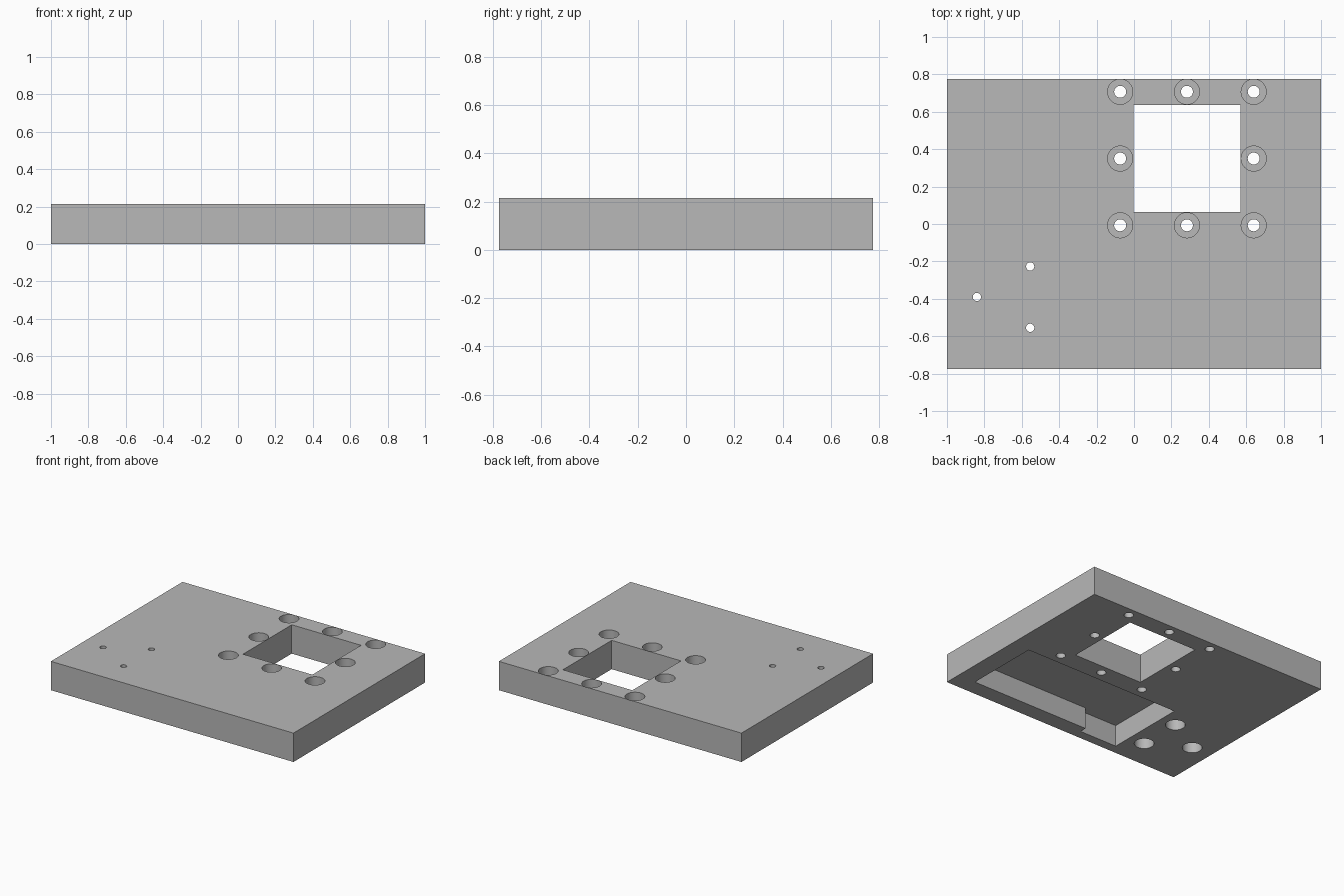
import bpy, bmesh, math

cube = bpy.data.objects.get("Cube")
if cube:
    bpy.data.objects.remove(cube, do_unlink=True)

HEIGHT = 0.215
OVER = 0.05          # how far cutters poke out of the plate

grey = bpy.data.materials.new("plain grey")
grey.use_nodes = True
colour = (0.48, 0.48, 0.48, 1)
grey.diffuse_color = colour
grey.node_tree.nodes["Principled BSDF"].inputs["Base Color"].default_value = colour


def prism(name, outline, z0, z1):
    """Extrude a flat outline from z0 to z1."""
    bm = bmesh.new()
    face = bm.faces.new([bm.verts.new((x, y, z0)) for x, y in outline])
    top = bmesh.ops.extrude_face_region(bm, geom=[face])["geom"]
    verts = [v for v in top if isinstance(v, bmesh.types.BMVert)]
    bmesh.ops.translate(bm, verts=verts, vec=(0, 0, z1 - z0))
    bmesh.ops.recalc_face_normals(bm, faces=bm.faces)
    mesh = bpy.data.meshes.new(name)
    bm.to_mesh(mesh)
    bm.free()
    mesh.materials.append(grey)
    obj = bpy.data.objects.new(name, mesh)
    bpy.context.collection.objects.link(obj)
    return obj


def rect(cx, cy, hx, hy):
    return [(cx - hx, cy - hy), (cx + hx, cy - hy), (cx + hx, cy + hy), (cx - hx, cy + hy)]


def circle(cx, cy, r, n=40):
    return [(cx + r * math.cos(math.tau * i / n), cy + r * math.sin(math.tau * i / n))
            for i in range(n)]


plate = prism("mounting_plate", rect(0, 0, 1, 0.775), 0, HEIGHT)
bpy.context.view_layer.objects.active = plate
plate.select_set(True)


def cut(outline, z0=-OVER, z1=HEIGHT + OVER):
    """Subtract an extruded outline from the plate."""
    cutter = prism("cutter", outline, z0, z1)
    cutter.hide_render = True
    mod = plate.modifiers.new("cut", 'BOOLEAN')
    mod.operation = 'DIFFERENCE'
    mod.solver = 'EXACT'
    mod.object = cutter
    bpy.ops.object.modifier_apply(modifier=mod.name)
    bpy.data.objects.remove(cutter, do_unlink=True)


# Square window through the plate
wx, wy, step = 0.283, 0.35, 0.357
cut(rect(wx, wy, 0.286, 0.287))

# Ring of eight screw holes, counterbored from the top
for i in (-1, 0, 1):
    for j in (-1, 0, 1):
        if i or j:
            x, y = wx + i * step, wy + j * step
            cut(circle(x, y, 0.067), 0.105, HEIGHT + OVER)
            cut(circle(x, y, 0.032))

# Three small holes, counterbored from underneath
for x, y in ((-0.84, -0.39), (-0.555, -0.227), (-0.555, -0.555)):
    cut(circle(x, y, 0.067), -OVER, 0.16)
    cut(circle(x, y, 0.022))

# Stepped pocket in the underside
cut([(0.855, -0.088), (-0.43, -0.088), (-0.43, -0.705),
     (-0.12, -0.705), (-0.12, -0.653), (0.855, -0.653)], -OVER, 0.16)

# Smooth the hole walls, keep the edges crisp
bpy.ops.object.shade_smooth_by_angle(angle=math.radians(30))
